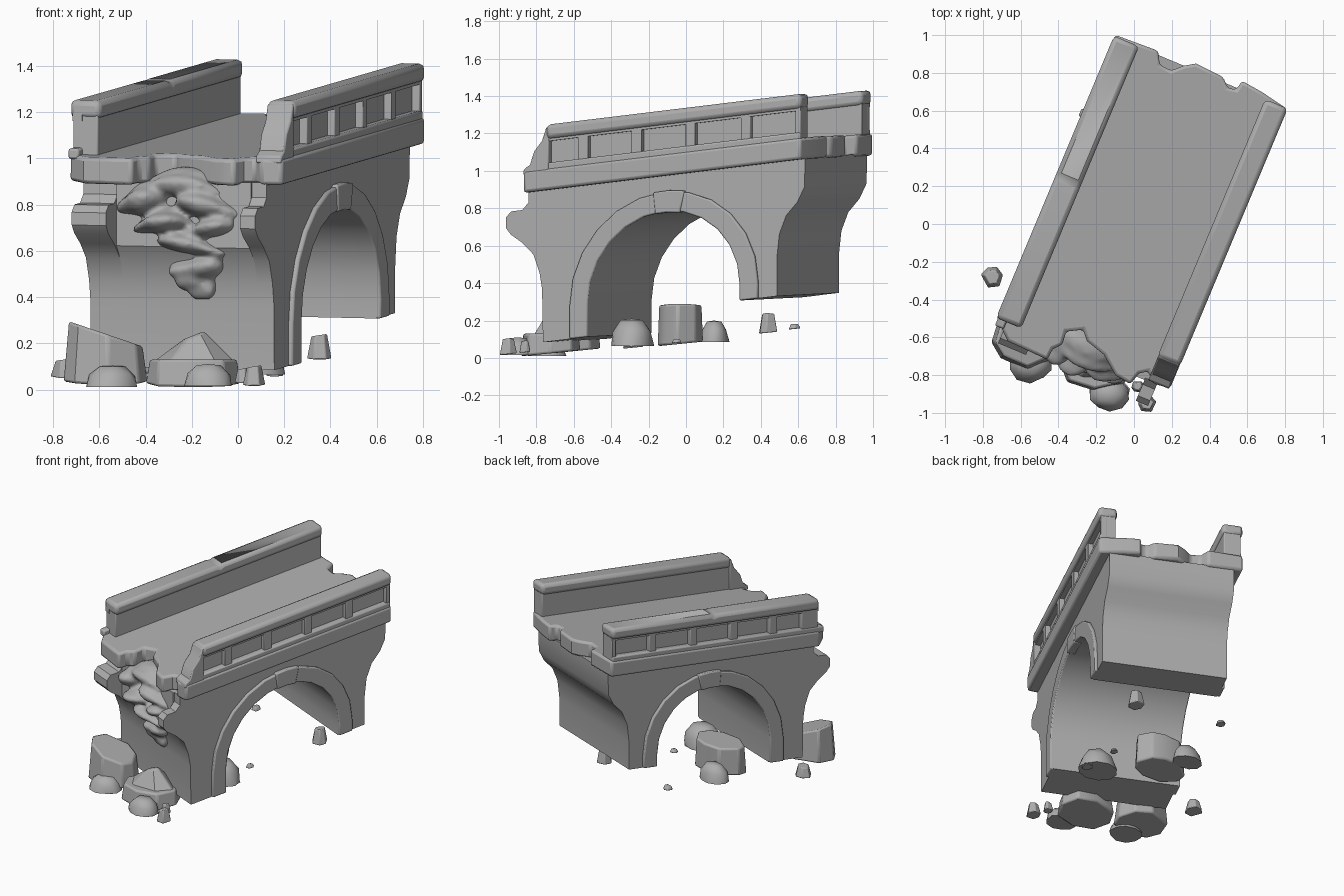
import bpy, bmesh, math, random
from mathutils import Vector

random.seed(4)
cube = bpy.data.objects.get("Cube")
if cube:
    bpy.data.objects.remove(cube, do_unlink=True)

stone = bpy.data.materials.new("grey_stone")
stone.use_nodes = True
GREY = (0.42, 0.42, 0.42, 1)
stone.diffuse_color = GREY
bsdf = stone.node_tree.nodes["Principled BSDF"]
bsdf.inputs["Base Color"].default_value = GREY
bsdf.inputs["Roughness"].default_value = 0.9

YAW = math.radians(22.7)
S, C = math.sin(YAW), math.cos(YAW)


def place(u, v, w):
    """Bridge axes (along, across, up) to the world, with the span's slope."""
    return Vector((S * u + C * v, C * u - S * v, w + 0.112 * u - 0.02 * v))


def finish(name, bm, bevel=0.0, angle=35):
    bmesh.ops.recalc_face_normals(bm, faces=bm.faces)
    mesh = bpy.data.meshes.new(name)
    bm.to_mesh(mesh)
    bm.free()
    mesh.materials.append(stone)
    ob = bpy.data.objects.new(name, mesh)
    bpy.context.collection.objects.link(ob)
    if bevel:
        mod = ob.modifiers.new("worn_edges", "BEVEL")
        mod.width = bevel
        mod.segments = 2
        mod.limit_method = "ANGLE"
        mod.angle_limit = math.radians(40)
    bpy.ops.object.select_all(action="DESELECT")
    ob.select_set(True)
    bpy.context.view_layer.objects.active = ob
    bpy.ops.object.shade_smooth_by_angle(angle=math.radians(angle))
    return ob


def prism(name, pts, lo, hi, bevel=0.0, flat=False):
    """Extrude a side profile (along, up) across, or a flat plan upwards."""
    bm = bmesh.new()
    rings = []
    for d in (lo, hi):
        rings.append([bm.verts.new(place(a, b, d) if flat else place(a, d, b))
                      for a, b in pts])
    n = len(pts)
    for ring in rings:
        bm.faces.new(ring)
    for i in range(n):
        j = (i + 1) % n
        bm.faces.new((rings[0][i], rings[0][j], rings[1][j], rings[1][i]))
    return finish(name, bm, bevel)


def box(name, u0, u1, v0, v1, w0, w1, bevel=0.0):
    return prism(name, [(u0, w0), (u1, w0), (u1, w1), (u0, w1)], v0, v1, bevel)


# Arch geometry
ARCH_U, ARCH_W, INNER, OUTER = 0.06, 0.345, 0.44, 0.545
FRONT_FOOT, BACK_FOOT = 0.165, 0.26


def arc(radius, steps=12, start=180, end=0):
    out = []
    for i in range(steps + 1):
        t = math.radians(start + (end - start) * i / steps)
        out.append((ARCH_U + radius * math.cos(t), ARCH_W + radius * math.sin(t)))
    return out


def arch_path(radius):
    return ([(ARCH_U - radius, FRONT_FOOT)] + arc(radius)
            + [(ARCH_U + radius, BACK_FOOT)])


# Abutments and spandrels: flared at both ends, ledge broken away mid-front
shaft = [(-.70, .64), (-.665, .54), (-.65, .45), (-.645, FRONT_FOOT)]
flare = [(-.73, .985), (-.73, .92), (-.765, .885), (-.83, .885), (-.86, .855),
         (-.86, .80), (-.83, .76), (-.765, .71)] + shaft
broken = [(-.74, .985), (-.74, .70)] + shaft
back = [(.71, BACK_FOOT), (.71, .46), (.725, .59), (.765, .685), (.83, .75),
        (.87, .825), (.875, .985)]
for name, face, v0, v1 in (("right_abutment_wall", flare, -.42, -.26),
                           ("broken_middle_wall", broken, -.26, .37),
                           ("left_abutment_wall", flare, .37, .44)):
    prism(name, face + arch_path(INNER) + back, v0, v1)

# Arch rings and keystones on both faces
for label, v_in, v_out in (("right", -.39, -.44), ("left", .41, .46)):
    prism(label + "_arch_ring", arch_path(OUTER) + arch_path(INNER)[::-1],
          v_in, v_out, .008)
    key = arc(OUTER + .006, 2, 96, 77) + arc(INNER - .006, 2, 77, 96)
    prism(label + "_keystone", key, v_in, v_out * 1.015, .008)

# Deck slab with ragged ends
front_edge = [(-.74, -.478), (-.78, -.433), (-.83, -.378), (-.84, -.146),
              (-.775, -.142), (-.737, -.103), (-.664, -.112), (-.62, -.033),
              (-.668, .01), (-.70, .12), (-.776, .217), (-.79, .31),
              (-.72, .33), (-.69, .37), (-.74, .416), (-.73, .512)]
back_edge = [(.875, .512), (.905, .36), (.92, .235), (.866, .225), (.856, .18),
             (.9, .135), (.91, -.025), (.875, -.08), (.825, -.132),
             (.83, -.2), (.895, -.235), (.885, -.478)]
prism("deck_slab", front_edge + back_edge, .975, 1.09, .016, flat=True)

# Parapets: thin wall, pillars framing five recessed panels, and a cap
panels = [(-.61, -.42), (-.36, -.11), (-.05, .205), (.26, .525), (.58, .84)]
end = .872
for label, inner, outer, start, jagged in (
        ("right", -.338, -.482, -.74, [(-.735, 1.08), (-.735, 1.30)]),
        ("left", .385, .515, -.60, [(-.735, 1.08), (-.69, 1.11), (-.665, 1.185),
                                    (-.62, 1.23), (-.60, 1.30)])):
    side = 1 if outer > 0 else -1
    wall, face = outer - side * .05, outer - side * .016
    prism(label + "_parapet_wall", jagged + [(end, 1.30), (end, 1.08)],
          inner + side * .012, wall, .006)
    box(label + "_parapet_base", start - .04, end, wall - side * .01,
        face + side * .006, 1.075, 1.12, .01)
    box(label + "_parapet_top_band", start, end, wall - side * .01, face, 1.235, 1.27)
    posts = [(panels[i][1], panels[i + 1][0]) for i in range(4)] + [(.84, end)]
    if side < 0:
        posts.append((-.735, -.61))
    for u0, u1 in posts:
        box(label + "_parapet_post", u0, u1, wall - side * .01, face, 1.09, 1.26, .005)
    top = [(start, 1.245), (end + .006, 1.245), (end + .006, 1.324)]
    if side < 0:
        top += [(.10, 1.324), (.08, 1.314), (.05, 1.323)]
    prism(label + "_parapet_cap", top + [(start, 1.324)], inner, outer, .024)
prism("broken_parapet_end", [(-.735, 1.07), (-.73, 1.10), (-.695, 1.12), (-.67, 1.19),
                             (-.625, 1.24), (-.60, 1.31), (-.585, 1.31), (-.585, 1.07)],
      .388, .508, .012)

# Crumbling masonry under the front of the deck: ragged courses fused together
bm = bmesh.new()
for v, w, ru, rv, rw in ((.03, .945, .14, .27, .06), (-.14, .885, .18, .14, .075),
                         (.16, .87, .17, .18, .065), (-.04, .79, .20, .17, .055),
                         (.17, .775, .16, .15, .05), (.08, .70, .16, .19, .05),
                         (.10, .625, .11, .13, .055), (.06, .58, .08, .06, .05),
                         (.11, .55, .05, .06, .06)):
    lump = bmesh.ops.create_icosphere(bm, subdivisions=3, radius=1)["verts"]
    phase = random.uniform(0, 6)
    for vert in lump:
        p = vert.co
        k = 1 + .12 * math.sin(4 * p.y + phase) + .07 * math.sin(7 * p.x + 4 * p.z)
        sag = .03 * math.sin(9 * rv * p.y + phase)
        vert.co = place(-.66 + ru * k * p.x, v + rv * k * p.y, w + sag + rw * k * p.z)
rubble = finish("crumbling_masonry", bm, angle=60)
mod = rubble.modifiers.new("fuse", "REMESH")
mod.mode = "VOXEL"
mod.voxel_size = .014
mod.use_smooth_shade = True
rubble.modifiers.new("soften", "SMOOTH").iterations = 4


def block(name, x, y, rx, ry, z0, z1, sides=7, taper=.8, tilt=0.0, bevel=.012):
    """Chunk of fallen stone: a tapered, uneven prism with a sloping top."""
    bm = bmesh.new()
    low, high = [], []
    for i in range(sides):
        a = math.tau * (i + random.uniform(-.2, .2)) / sides
        r = random.uniform(.95, 1.06)
        dx, dy = rx * r * math.cos(a), ry * r * math.sin(a)
        low.append(bm.verts.new((x + dx, y + dy, z0 + .1 * dy)))
        high.append(bm.verts.new((x + taper * dx, y + taper * dy, z1 + tilt * dx)))
    bm.faces.new(low)
    bm.faces.new(high)
    for i in range(sides):
        j = (i + 1) % sides
        bm.faces.new((low[i], low[j], high[j], high[i]))
    finish(name, bm, bevel)


def dome(name, x, y, rx, ry, z0, h):
    """Rounded stone with a flat underside and a worn-down crown."""
    bm = bmesh.new()
    bmesh.ops.create_icosphere(bm, subdivisions=2, radius=1)
    cut = bmesh.ops.bisect_plane(bm, geom=bm.verts[:] + bm.edges[:] + bm.faces[:],
                                 plane_co=(0, 0, -.05), plane_no=(0, 0, -1),
                                 clear_outer=True)
    rim = [e for e in cut["geom_cut"] if isinstance(e, bmesh.types.BMEdge)]
    bmesh.ops.edgeloop_fill(bm, edges=rim)
    for vert in bm.verts:
        k = random.uniform(.93, 1.05)
        p = vert.co
        crown = min(max(p.z, 0), .9) / .9
        vert.co = (x + rx * k * p.x, y + ry * k * p.y, z0 + h * crown)
    finish(name, bm, angle=40)


# Fallen stones
block("large_fallen_block", -.57, -.61, .18, .16, .035, .24, 8, .88, -.3)
block("arch_fallen_block", -.25, -.03, .19, .125, .075, .28, 9, .93, .05)
block("front_fallen_block", -.19, -.72, .21, .165, .025, .13, 8, .92)
block("front_block_peak", -.19, -.71, .19, .14, .115, .235, 6, .25, .1)
for x, y, rx, ry, z0, h in ((-.55, -.74, .115, .10, .01, .095),
                            (-.13, -.90, .11, .09, .015, .095),
                            (.07, -.29, .14, .115, .065, .145),
                            (-.33, .15, .11, .08, .085, .115)):
    dome("rounded_stone", x, y, rx, ry, z0, h)
for x, y, r, z0, z1 in ((.07, -.95, .05, .02, .10), (.16, -.29, .04, .06, .09),
                        (-.75, -.28, .06, .055, .13), (.35, .44, .055, .135, .235),
                        (-.26, .58, .035, .155, .18), (.13, -.05, .03, .08, .10),
                        (.02, -.86, .035, .03, .09)):
    block("small_stone", x, y, r, r, z0, z1, 6, .65, .1, .005)
